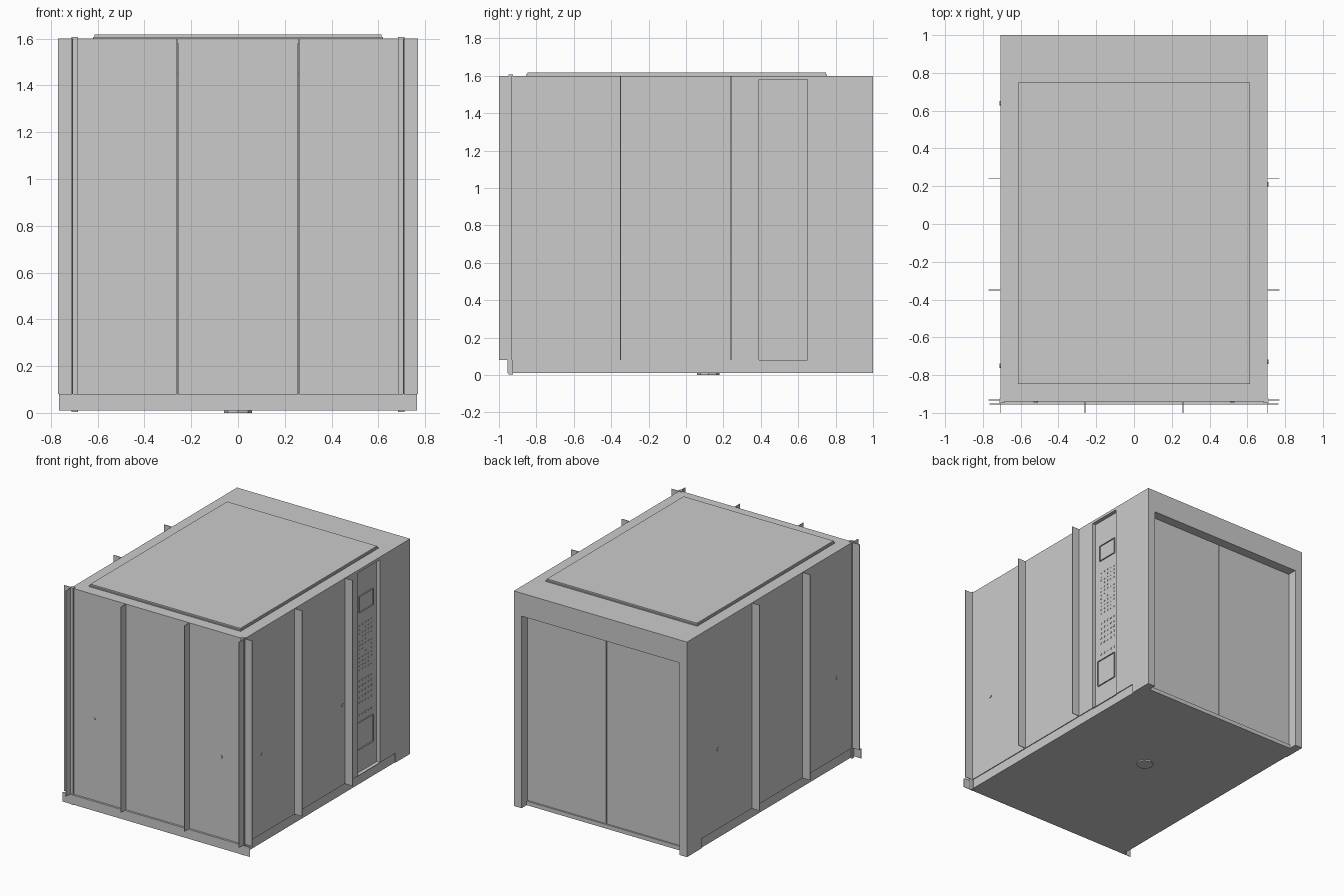
import bpy, bmesh, math, random
from mathutils import Matrix

if "Cube" in bpy.data.objects:
    bpy.data.objects.remove(bpy.data.objects["Cube"])

random.seed(4)


def make(name, bm):
    me = bpy.data.meshes.new(name)
    bm.to_mesh(me)
    bm.free()
    ob = bpy.data.objects.new(name, me)
    bpy.context.collection.objects.link(ob)
    return ob


def add_box(bm, x, y, z):
    m = (Matrix.Translation(((x[0] + x[1]) / 2, (y[0] + y[1]) / 2, (z[0] + z[1]) / 2))
         @ Matrix.Diagonal((x[1] - x[0], y[1] - y[0], z[1] - z[0], 1)))
    bmesh.ops.create_cube(bm, size=1, matrix=m)


def box(name, x, y, z):
    bm = bmesh.new()
    add_box(bm, x, y, z)
    return make(name, bm)


def add_disc(bm, loc, r, depth, axis, sides=10):
    rot = {'x': Matrix.Rotation(math.pi / 2, 4, 'Y'),
           'y': Matrix.Rotation(math.pi / 2, 4, 'X'),
           'z': Matrix.Identity(4)}[axis]
    bmesh.ops.create_cone(bm, cap_ends=True, segments=sides, radius1=r, radius2=r,
                          depth=depth, matrix=Matrix.Translation(loc) @ rot)


W, T = 0.708, 0.012            # half width of the cab, sheet thickness
Z0, ZK, ZT = 0.01, 0.08, 1.6   # base, top of kick strip, top of walls
YF, YD, YB = -0.94, 0.83, 1.0  # front wall, start of door frame, back

# floor, roof and raised roof hatch
box("floor", (-W + .006, W - .006), (YF, 0.94), (Z0, ZK - .04))
box("roof", (-W, W), (YF, YB), (ZT - .02, ZT))
box("roof_hatch_rim", (-.62, .62), (-.855, .755), (ZT, ZT + .007))
box("roof_hatch", (-.613, .613), (-.848, .748), (ZT, ZT + .018))

# front wall: three sheet panels
edges = [-W, -.258, .258, W]
for i in range(3):
    box("front_panel", (edges[i] + .001, edges[i + 1] - .001), (YF, YF + T), (ZK, ZT - .001))

# side walls; the right one leaves a niche for the control panel
for s, cuts in ((1, [(YF, -.351), (-.349, .239), (.241, .39), (.65, YD)]),
                (-1, [(YF, -.351), (-.349, .239), (.241, YD)])):
    for y in cuts:
        box("side_panel", sorted((s * W, s * (W - T))), y, (ZK, ZT - .001))

# stiffening fins standing out from the walls
for x in (-W, -.26, .26, W):
    box("front_fin", (x - .002, x + .002), (-1.0, YF), (ZK, ZT))
for s in (-1, 1):
    for y in (-.932, -.35, .24):
        box("side_fin", sorted((s * W, s * .77)), (y - .002, y + .002), (ZK, ZT))
    # corner posts and kick strips
    box("corner_post", sorted((s * .685, s * .712)), (-.948, -.925), (.004, 1.606))
    box("side_kick_strip", sorted((s * (W - .006), s * (W - .02))), (YF, YD), (Z0, ZK))
box("front_kick_strip", (-.766, .766), (-.955, -.951), (Z0, ZK))
box("front_kick_filler", (-W, W), (-.951, YF + T), (Z0, ZK))

# door frame: two jambs and a header
bm = bmesh.new()
for s in (-1, 1):
    add_box(bm, sorted((s * .645, s * W)), (YB - .075, YB), (Z0, ZT - .001))
    add_box(bm, sorted((s * (W - T), s * W)), (YD, YB - .075), (Z0, ZT - .001))
add_box(bm, (-.645, .645), (YB - .075, YB), (1.43, ZT - .001))
make("door_frame", bm)

# centre-parting doors
for s in (-1, 1):
    box("door_panel", sorted((s * .003, s * .66)), (.905, .928), (Z0, 1.45))
box("door_seam_backing", (-.03, .03), (.895, .905), (Z0, 1.45))

# control panel niche
PX = .68
box("control_panel", (PX - T, PX), (.39, .65), (ZK, ZT - .001))
for y in (.39, .65):
    box("niche_side", (PX - T, W), (y - .001, y + .001), (ZK, ZT - .001))
box("niche_sill", (PX - T, W), (.39, .65), (ZK - .004, ZK))


def frame(name, y, z, w=.004):
    bm = bmesh.new()
    x = (PX, PX + .008)
    for a in y:
        add_box(bm, x, (a - w / 2, a + w / 2), z)
    for b in z:
        add_box(bm, x, y, (b - w / 2, b + w / 2))
    make(name, bm)


frame("display_frame", (.44, .60), (1.26, 1.38))
frame("service_hatch_frame", (.42, .60), (.25, .45))

# buttons: speaker-like field above, regular rows below
bm = bmesh.new()
for r in range(12):
    for c in range(5):
        if random.random() < .85:
            add_disc(bm, (PX, .45 + c * .035, 1.16 - r * .03), .006, .006, 'x', 8)
for z in (.75, .71, .67, .63, .59, .5):
    for c in range(5):
        add_disc(bm, (PX, .45 + c * .035, z), .008, .006, 'x', 8)
make("buttons", bm)

# handrail fixings on the outside of the walls
bm = bmesh.new()
for x in (-.52, .52):
    add_disc(bm, (x, YF, .68), .012, .008, 'y')
for s, ys in ((1, (-.73, .21)), (-1, (-.75, .64))):
    for y in ys:
        add_disc(bm, (s * W, y, .67), .012, .008, 'x')
make("wall_fixings", bm)

# plate under the floor
bm = bmesh.new()
add_disc(bm, (0, .12, .006), .06, .012, 'z', 8)
make("underside_plate", bm)
